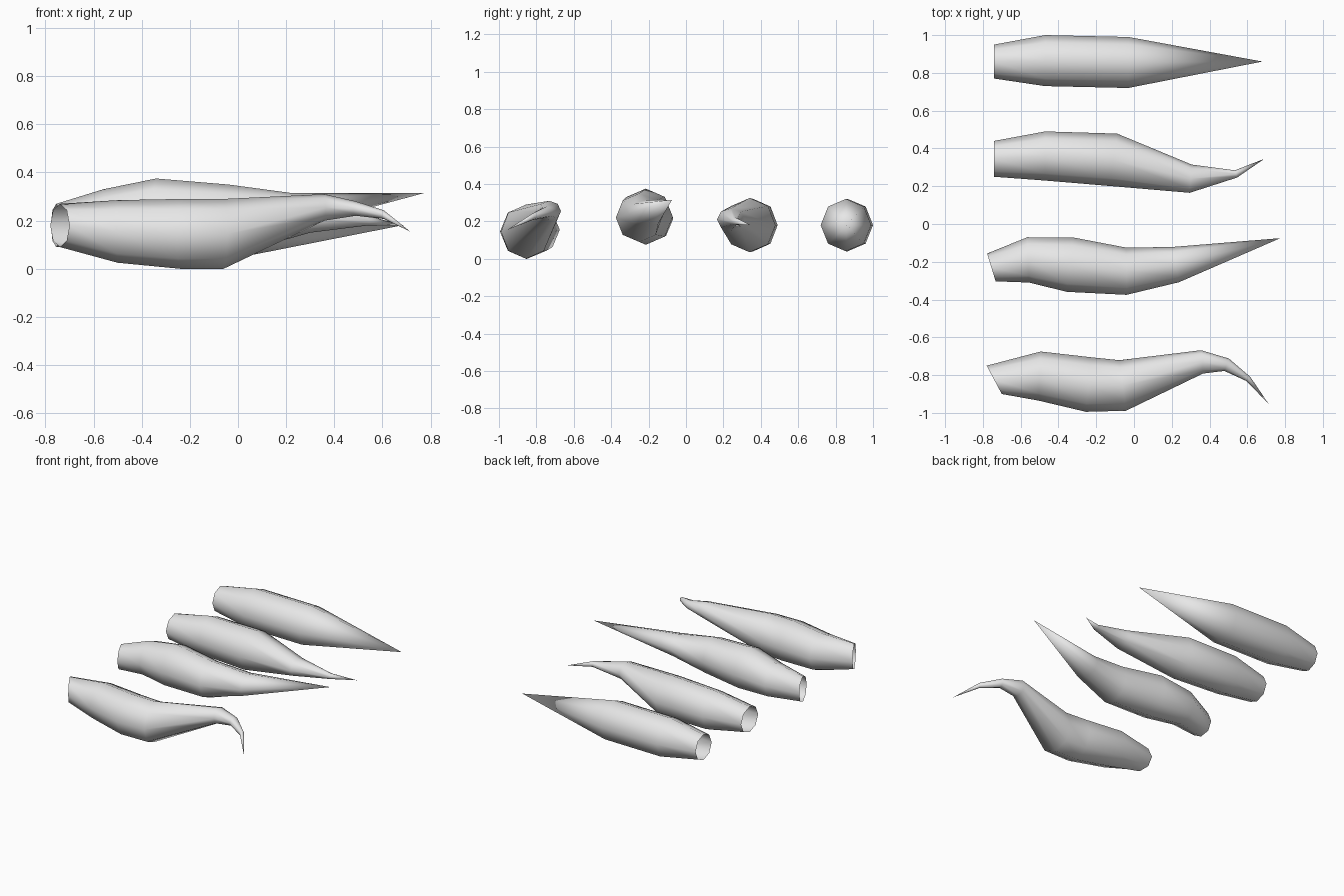
import bpy
import bmesh
import math
from mathutils import Vector, Matrix

SIDES = 8

default_cube = bpy.data.objects.get("Cube")
if default_cube:
    bpy.data.objects.remove(default_cube, do_unlink=True)


def make_material(name, colour):
    material = bpy.data.materials.new(name)
    material.use_nodes = True
    material.diffuse_color = colour
    shader = material.node_tree.nodes["Principled BSDF"]
    shader.inputs["Base Color"].default_value = colour
    return material


def heading(centres, index):
    """Horizontal direction of the path at a ring, halfway between its two segments."""
    before = (centres[index] - centres[index - 1]).normalized()
    after = (centres[index + 1] - centres[index]).normalized()
    direction = before + after
    return math.atan2(direction.y, direction.x)


def make_tapered_tube(name, rings, tip, material, mouth_yaw=0.0):
    """Loft upright oval rings (x, y, z, half width, half height) and close them at a point."""
    bm = bmesh.new()
    centres = [Vector(ring[:3]) for ring in rings] + [Vector(tip)]
    loops = []
    for index, ring in enumerate(rings):
        half_width, half_height = ring[3:]
        yaw = math.radians(mouth_yaw) if index == 0 else heading(centres, index)
        turn = Matrix.Rotation(yaw, 3, "Z")
        loop = []
        for step in range(SIDES):
            angle = math.tau * step / SIDES
            offset = Vector((0, half_width * math.cos(angle), half_height * math.sin(angle)))
            loop.append(bm.verts.new(centres[index] + turn @ offset))
        loops.append(loop)

    # Side walls between neighbouring rings; the mouth stays open
    for near, far in zip(loops, loops[1:]):
        for step in range(SIDES):
            following = (step + 1) % SIDES
            bm.faces.new((near[step], near[following], far[following], far[step]))

    # Pointed end
    point = bm.verts.new(tip)
    last = loops[-1]
    for step in range(SIDES):
        bm.faces.new((last[step], last[(step + 1) % SIDES], point))

    for face in bm.faces:
        face.smooth = True
    mesh = bpy.data.meshes.new(name)
    bm.to_mesh(mesh)
    bm.free()
    mesh.materials.append(material)
    tube = bpy.data.objects.new(name, mesh)
    bpy.context.collection.objects.link(tube)
    return tube


light_grey = make_material("light grey", (0.8, 0.8, 0.8, 1.0))

# Straight spike at the back
make_tapered_tube(
    "straight_spike",
    [
        (-0.74, 0.86, 0.18, 0.09, 0.09),
        (-0.47, 0.865, 0.18, 0.135, 0.14),
        (-0.03, 0.855, 0.18, 0.135, 0.14),
    ],
    (0.68, 0.86, 0.18),
    light_grey,
)

# Spike with a small upturned hook
make_tapered_tube(
    "hooked_spike",
    [
        (-0.74, 0.345, 0.18, 0.095, 0.09),
        (-0.47, 0.36, 0.18, 0.13, 0.14),
        (-0.11, 0.34, 0.18, 0.14, 0.145),
        (0.3, 0.24, 0.21, 0.075, 0.06),
        (0.54, 0.265, 0.2, 0.02, 0.02),
    ],
    (0.69, 0.345, 0.18),
    light_grey,
)

# Gently wavy spike
make_tapered_tube(
    "wavy_spike",
    [
        (-0.755, -0.23, 0.18, 0.077, 0.09),
        (-0.56, -0.19, 0.21, 0.12, 0.12),
        (-0.34, -0.215, 0.225, 0.145, 0.15),
        (-0.04, -0.25, 0.22, 0.125, 0.13),
        (0.22, -0.215, 0.24, 0.095, 0.075),
    ],
    (0.775, -0.075, 0.315),
    light_grey,
    mouth_yaw=17,
)

# Strongly curled spike at the front
make_tapered_tube(
    "curled_spike",
    [
        (-0.74, -0.825, 0.18, 0.085, 0.09),
        (-0.5, -0.805, 0.155, 0.13, 0.13),
        (-0.24, -0.85, 0.145, 0.145, 0.145),
        (-0.06, -0.855, 0.145, 0.135, 0.145),
        (0.36, -0.73, 0.255, 0.062, 0.055),
        (0.49, -0.745, 0.25, 0.035, 0.03),
        (0.605, -0.82, 0.225, 0.015, 0.018),
    ],
    (0.715, -0.955, 0.155),
    light_grey,
    mouth_yaw=28,
)
